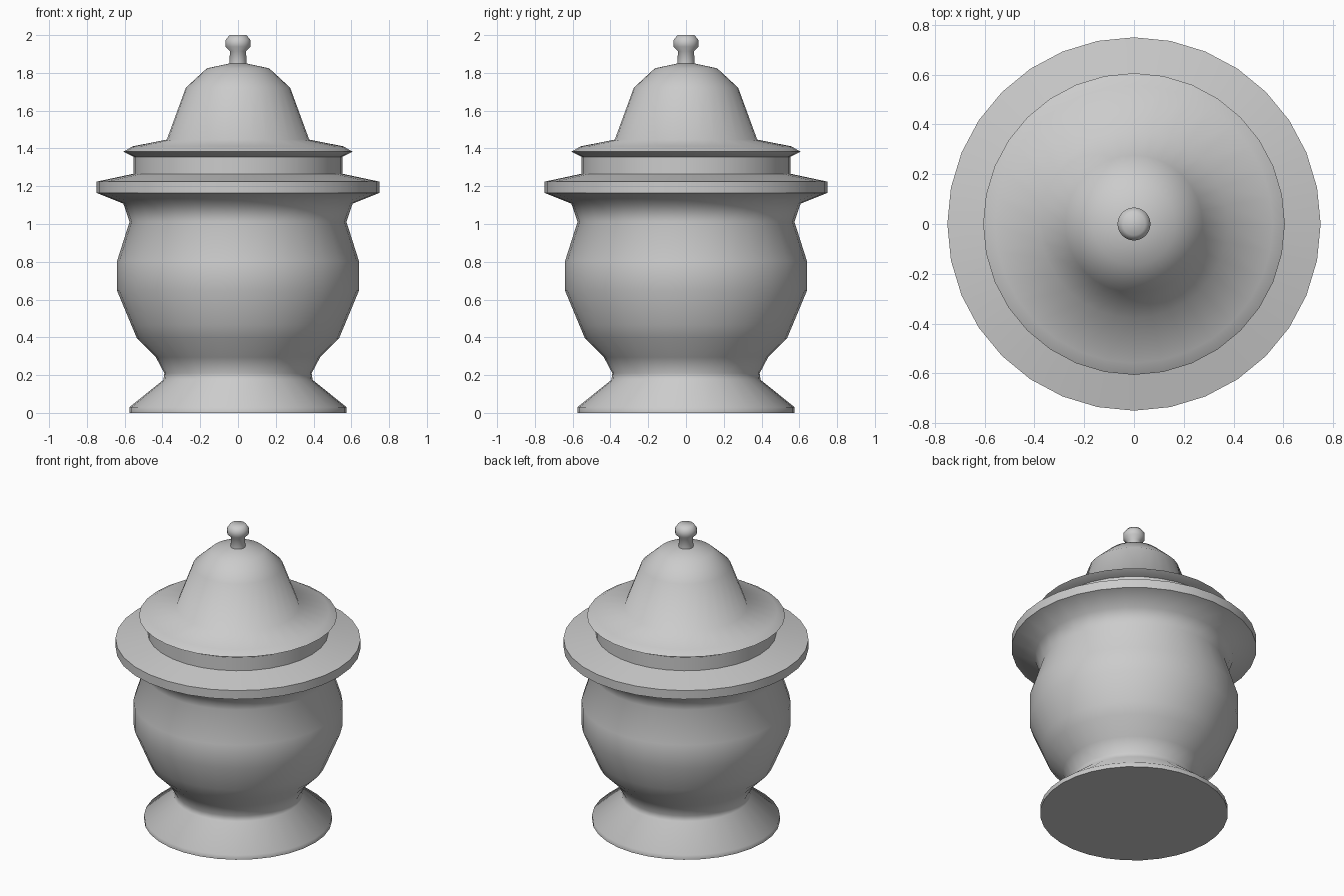
import bpy, bmesh
from math import cos, sin, tau, radians

if "Cube" in bpy.data.objects:
    bpy.data.objects.remove(bpy.data.objects["Cube"])

SIDES = 32


def lathe(name, profile, angle=60):
    """Spin an (r, z) profile around z and cap both ends."""
    bm = bmesh.new()
    rings = [[bm.verts.new((r * cos(tau * i / SIDES), r * sin(tau * i / SIDES), z))
              for i in range(SIDES)] for r, z in profile]
    for a, b in zip(rings, rings[1:]):
        for i in range(SIDES):
            j = (i + 1) % SIDES
            bm.faces.new((a[i], a[j], b[j], b[i]))
    bm.faces.new(rings[0][::-1])
    bm.faces.new(rings[-1])
    mesh = bpy.data.meshes.new(name)
    bm.to_mesh(mesh)
    bm.free()
    obj = bpy.data.objects.new(name, mesh)
    bpy.context.collection.objects.link(obj)
    bpy.ops.object.select_all(action='DESELECT')
    obj.select_set(True)
    bpy.context.view_layer.objects.active = obj
    bpy.ops.object.shade_smooth_by_angle(angle=radians(angle))
    return obj


# Flared foot, round belly and wide flange
lathe("urn_body", [
    (0.575, 0), (0.575, 0.03), (0.395, 0.175), (0.39, 0.21), (0.435, 0.295),
    (0.535, 0.395), (0.565, 0.466), (0.64, 0.646), (0.64, 0.805),
    (0.574, 1.012), (0.607, 1.108), (0.75, 1.165), (0.75, 1.224),
    (0.553, 1.266), (0.553, 1.356)])

# Domed lid with overhanging rim
lathe("lid", [
    (0.553, 1.356), (0.606, 1.383), (0.558, 1.411), (0.377, 1.447),
    (0.276, 1.722), (0.165, 1.824), (0.045, 1.85)])

# Finial knob on a short stem
lathe("lid_knob", [
    (0.045, 1.85), (0.043, 1.915), (0.066, 1.938), (0.066, 1.974),
    (0.045, 2.0)])
